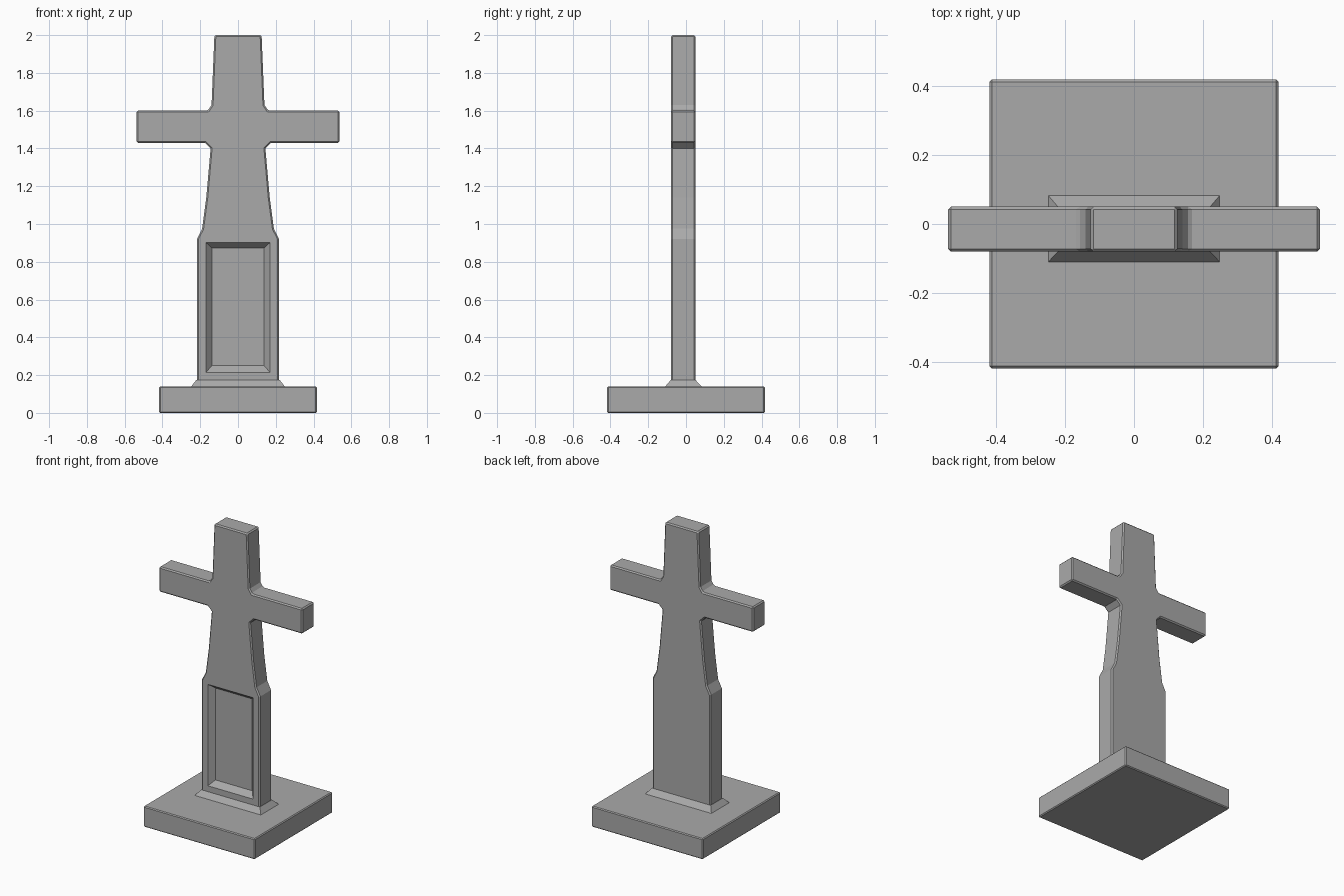
import bpy
import bmesh
from mathutils import Vector

if "Cube" in bpy.data.objects:
    bpy.data.objects.remove(bpy.data.objects["Cube"], do_unlink=True)

FRONT, BACK = -0.08, 0.05

stone = bpy.data.materials.new("grey stone")
stone.use_nodes = True
stone.diffuse_color = (0.4, 0.4, 0.4, 1)
stone.node_tree.nodes["Principled BSDF"].inputs["Base Color"].default_value = (0.4, 0.4, 0.4, 1)


def loft(name, ring_a, ring_b, bevel=0):
    """Closed solid between two matching rings of points."""
    bm = bmesh.new()
    a = [bm.verts.new(p) for p in ring_a]
    b = [bm.verts.new(p) for p in ring_b]
    bm.faces.new(a)
    bm.faces.new(b)
    for i in range(len(a)):
        j = (i + 1) % len(a)
        bm.faces.new((a[i], a[j], b[j], b[i]))
    bmesh.ops.recalc_face_normals(bm, faces=bm.faces)
    mesh = bpy.data.meshes.new(name)
    bm.to_mesh(mesh)
    bm.free()
    mesh.materials.append(stone)
    obj = bpy.data.objects.new(name, mesh)
    bpy.context.collection.objects.link(obj)
    if bevel:
        mod = obj.modifiers.new("worn edges", "BEVEL")
        mod.width = bevel
        mod.segments = 1
        mod.limit_method = "ANGLE"
        mod.angle_limit = 0.9
    return obj


def flat_rect(x, y0, y1, z):
    return [Vector(p) for p in ((-x, y0, z), (x, y0, z), (x, y1, z), (-x, y1, z))]


def upright_rect(x, z0, z1, y):
    return [Vector(p) for p in ((-x, y, z0), (x, y, z0), (x, y, z1), (-x, y, z1))]


# Square plinth and the sloped collar on it
loft("plinth", flat_rect(0.417, -0.417, 0.417, 0), flat_rect(0.417, -0.417, 0.417, 0.14), 0.006)
loft("collar", flat_rect(0.25, -0.112, 0.085, 0.137), flat_rect(0.22, FRONT, BACK, 0.175))

# Cross outline: shaft, tapering neck, arms and head
right = [(0.218, 0.15), (0.218, 0.92), (0.19, 0.975), (0.168, 1.14), (0.145, 1.40),
         (0.175, 1.43), (0.537, 1.43), (0.537, 1.60), (0.16, 1.60), (0.14, 1.63), (0.125, 2.0)]
left = [(-x, z) for x, z in reversed(right)]
outline = right + left
cross = loft("cross", [(x, FRONT, z) for x, z in outline],
             [(x, BACK, z) for x, z in outline], 0.008)

# Sunken panel with sloped edges in the shaft front
cutter = loft("panel_cutter", upright_rect(0.178, 0.205, 0.91, FRONT - 0.01),
              upright_rect(0.138, 0.25, 0.872, FRONT + 0.035))
cutter.hide_render = True
cutter.hide_viewport = True
cut = cross.modifiers.new("sunken panel", "BOOLEAN")
cut.operation = "DIFFERENCE"
cut.solver = "EXACT"
cut.object = cutter
